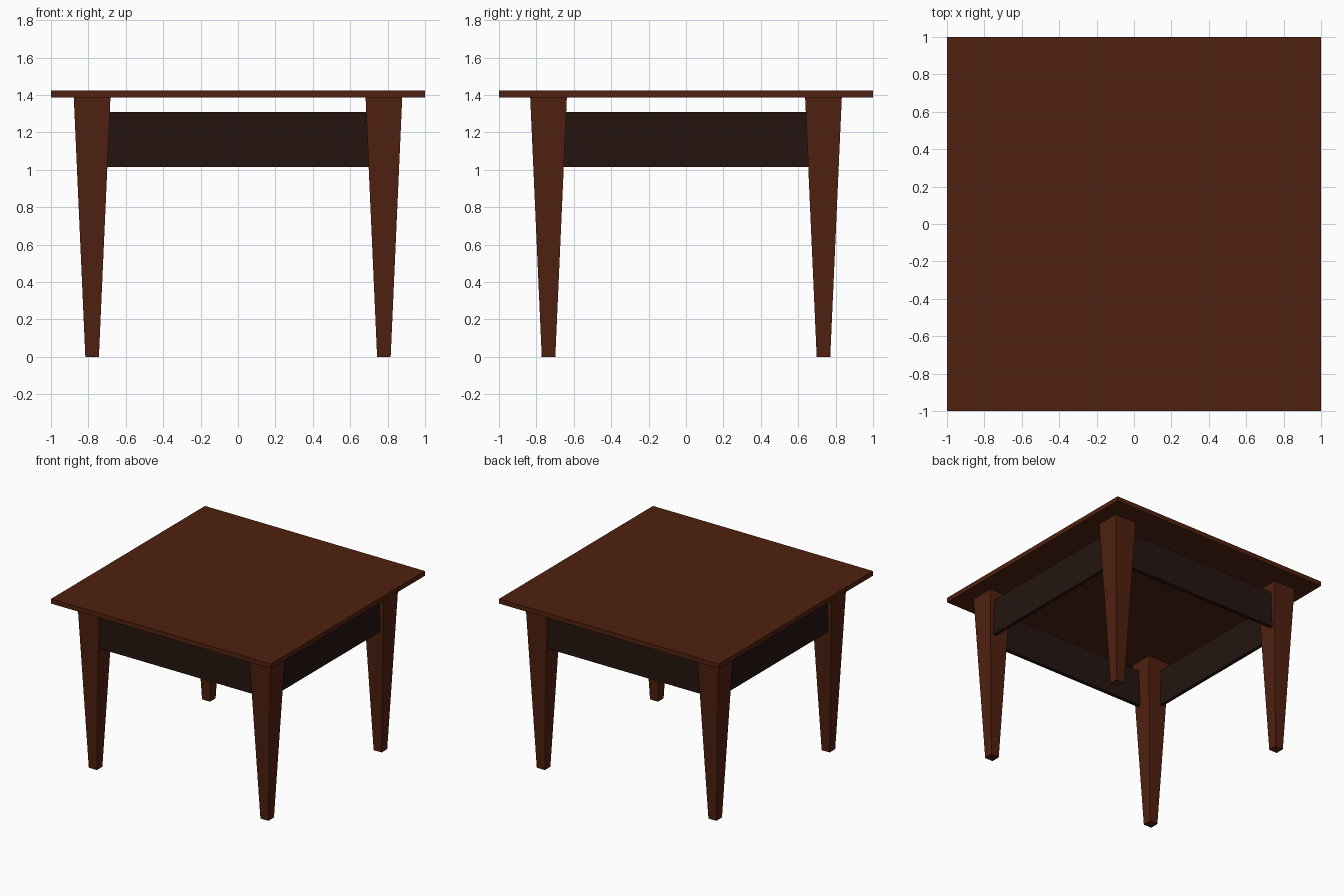
import bpy, bmesh

if "Cube" in bpy.data.objects:
    bpy.data.objects.remove(bpy.data.objects["Cube"])

def material(name, color):
    m = bpy.data.materials.new(name)
    m.diffuse_color = (*color, 1)
    m.use_nodes = True
    m.node_tree.nodes["Principled BSDF"].inputs["Base Color"].default_value = m.diffuse_color
    return m

wood = material("brown_wood", (0.08, 0.015, 0.005))
dark = material("dark_wood", (0.018, 0.0075, 0.005))

def box(name, lo, hi, mat, taper=1.0):
    """Box between two corners; taper scales the bottom face about its centre."""
    bm = bmesh.new()
    bmesh.ops.create_cube(bm, size=1)
    for v in bm.verts:
        k = taper if v.co.z < 0 else 1.0
        for i in range(3):
            f = k if i < 2 else 1.0
            v.co[i] = (lo[i] + hi[i]) / 2 + v.co[i] * f * (hi[i] - lo[i])
    me = bpy.data.meshes.new(name)
    bm.to_mesh(me)
    bm.free()
    me.materials.append(mat)
    ob = bpy.data.objects.new(name, me)
    bpy.context.collection.objects.link(ob)
    return ob

TOP_Z, UNDER_Z = 1.425, 1.387
LEG_X, LEG_Y, LEG_R = 0.78, 0.735, 0.098
APRON_Z0, APRON_Z1 = 1.015, 1.31
OUT, THICK = 0.055, 0.03   # apron outer face beyond leg centre, thickness

# Table top
box("table_top", (-1, -1, UNDER_Z), (1, 1, TOP_Z), wood)

# Tapered legs
for sy, fb in ((-1, "front"), (1, "back")):
    for sx, lr in ((-1, "left"), (1, "right")):
        x, y = sx * LEG_X, sy * LEG_Y
        box(f"{fb}_{lr}_leg", (x - LEG_R, y - LEG_R, 0),
            (x + LEG_R, y + LEG_R, UNDER_Z), wood, taper=0.37)

# Apron boards between the legs
ax, ay = LEG_X - 0.08, LEG_Y - 0.08
for s, fb, lr in ((-1, "front", "left"), (1, "back", "right")):
    y = s * (LEG_Y + OUT - THICK / 2)
    x = s * (LEG_X + OUT - THICK / 2)
    box(f"{fb}_apron", (-ax, y - THICK / 2, APRON_Z0), (ax, y + THICK / 2, APRON_Z1), dark)
    box(f"{lr}_apron", (x - THICK / 2, -ay, APRON_Z0), (x + THICK / 2, ay, APRON_Z1), dark)
